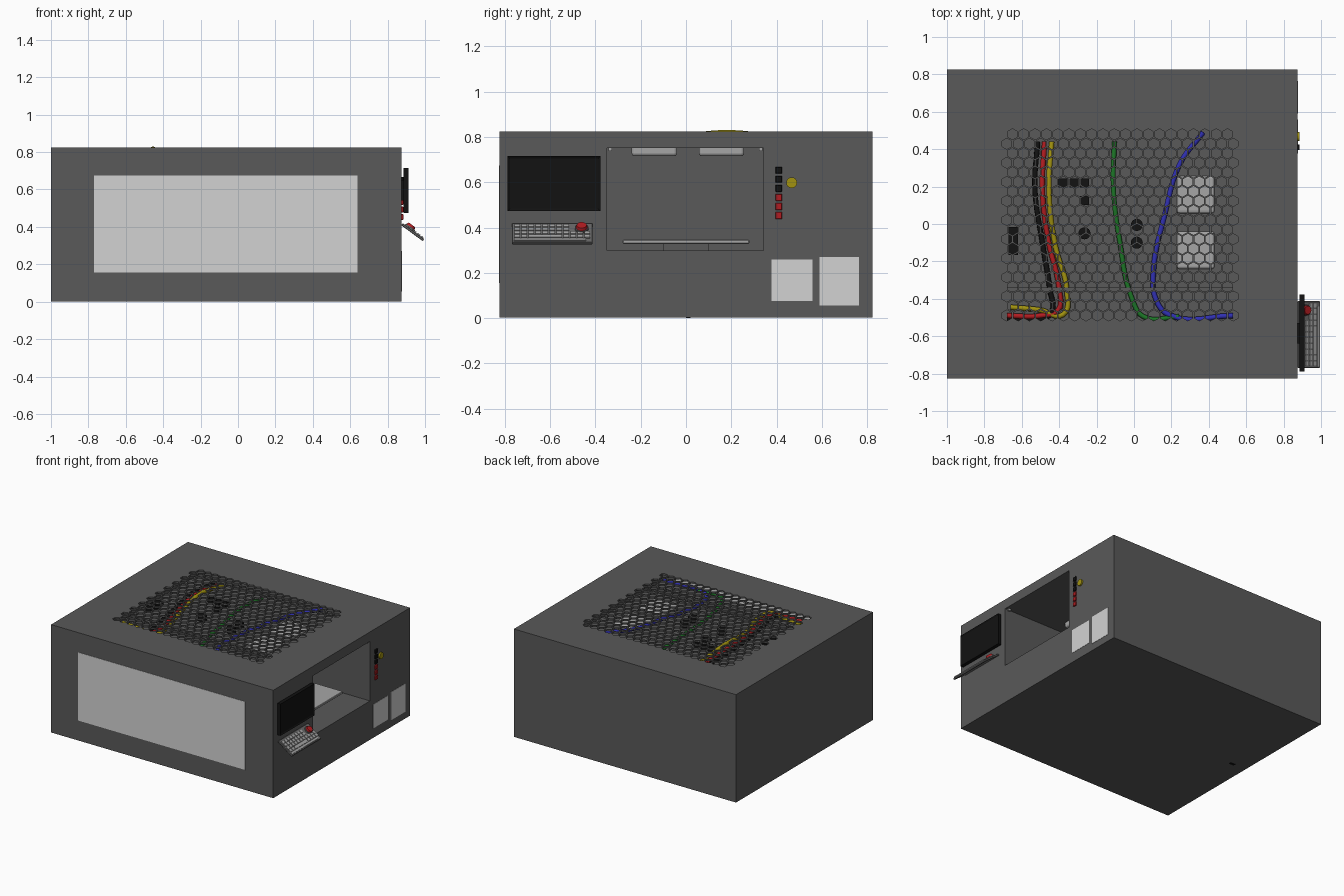
import bpy, bmesh, math
from mathutils import Matrix, Vector

if "Cube" in bpy.data.objects:
    bpy.data.objects.remove(bpy.data.objects["Cube"])

def mat(name, r, g, b):
    m = bpy.data.materials.new(name)
    m.diffuse_color = (r, g, b, 1)
    m.use_nodes = True
    m.node_tree.nodes["Principled BSDF"].inputs["Base Color"].default_value = m.diffuse_color
    return m

GREY = mat("dark grey", .10, .10, .10)
WHITE = mat("panel white", .65, .65, .65)
BLACK = mat("black", .006, .006, .006)
RED = mat("red", .45, .012, .015)
YELLOW = mat("yellow", .36, .29, .005)
GREEN = mat("green", .012, .18, .02)
BLUE = mat("blue", .03, .03, .45)
LIGHT = mat("light grey", .38, .38, .38)
BASE = mat("keyboard grey", .14, .14, .14)

def add(name, bm, material, smooth=False):
    me = bpy.data.meshes.new(name)
    bm.to_mesh(me)
    bm.free()
    ob = bpy.data.objects.new(name, me)
    bpy.context.collection.objects.link(ob)
    me.materials.append(material)
    for p in me.polygons:
        p.use_smooth = smooth
    return ob

def box(name, x, y, z, material, bevel=0, segs=1, m=None):
    bm = bmesh.new()
    size = Matrix.Diagonal((x[1]-x[0], y[1]-y[0], z[1]-z[0], 1))
    loc = Matrix.Translation((sum(x)/2, sum(y)/2, sum(z)/2))
    bmesh.ops.create_cube(bm, size=1, matrix=loc @ size)
    if bevel:
        bmesh.ops.bevel(bm, geom=bm.edges[:], offset=bevel, segments=segs,
                        profile=.5, affect='EDGES')
    if m:
        bm.transform(m)
    return add(name, bm, material)

def disc(name, loc, r, depth, material, m=Matrix(), r2=None, segs=24):
    bm = bmesh.new()
    bmesh.ops.create_cone(bm, cap_ends=True, segments=segs, radius1=r,
                          radius2=r if r2 is None else r2, depth=depth,
                          matrix=Matrix.Translation(loc))
    bm.transform(m)
    return add(name, bm, material)

def cable(name, pts, r, material):
    cu = bpy.data.curves.new(name, 'CURVE')
    cu.dimensions = '3D'
    cu.bevel_depth = r
    cu.bevel_resolution = 2
    cu.resolution_u = 6
    cu.use_fill_caps = True
    sp = cu.splines.new('BEZIER')
    sp.bezier_points.add(len(pts) - 1)
    for bp, p in zip(sp.bezier_points, pts):
        bp.co = p
        bp.handle_left_type = bp.handle_right_type = 'AUTO'
    ob = bpy.data.objects.new(name, cu)
    bpy.context.collection.objects.link(ob)
    cu.materials.append(material)

X0, X1, Y, TOP, LID = -1, .875, .825, .825, .813

# Cabinet with side chamber and shallow electronics bay cut out
body = box("cabinet", (X0, X1), (-Y, Y), (.002, LID), GREY)
for n, x, y, z in (("chamber_cutter", (-.1, 1), (-.348, .342), (.298, .752)),
                   ("bay_cutter", (-.715, .565), (-.525, .525), (.76, .95))):
    c = box(n, x, y, z, GREY)
    c.hide_render = True
    c.hide_viewport = True
    c.display_type = 'WIRE'
    mod = body.modifiers.new(n, 'BOOLEAN')
    mod.operation = 'DIFFERENCE'
    mod.solver = 'EXACT'
    mod.object = c

# Lid with honeycomb vent: hex rings plus a filled surround
bm = bmesh.new()
W, P = .0605, .051
R = P / 1.5
corners = [(0, R), (W/2, R/2), (W/2, -R/2), (0, -R), (-W/2, -R/2), (-W/2, R/2)]
outer = []
for k in range(20):
    for i in range(21 if k % 2 else 20):
        cx = -.68 + W * (i + (0 if k % 2 else .5))
        cy = .48 - P * k
        o = [bm.verts.new((cx + a, cy + b, TOP)) for a, b in corners]
        n = [bm.verts.new((cx + a*.86, cy + b*.86, TOP)) for a, b in corners]
        outer += o
        for j in range(6):
            q = (j + 1) % 6
            bm.faces.new((o[j], n[j], n[q], o[q]))
bmesh.ops.remove_doubles(bm, verts=outer, dist=.0005)
outer = {v for v in outer if v.is_valid}
rim = [e for e in bm.edges if e.is_boundary and e.verts[0] in outer and e.verts[1] in outer]
cs = [bm.verts.new((x, y, TOP)) for x, y in ((X0, -Y), (X1, -Y), (X1, Y), (X0, Y))]
rim += [bm.edges.new((cs[i], cs[(i + 1) % 4])) for i in range(4)]
bmesh.ops.triangle_fill(bm, use_beauty=True, use_dissolve=False, edges=rim, normal=(0, 0, 1))
for f in bm.faces:
    f.normal_update()
    if f.normal.z < 0:
        f.normal_flip()
lid = add("vented_lid", bm, GREY)
s = lid.modifiers.new("thickness", 'SOLIDIFY')
s.thickness = TOP - LID
s.offset = -1

# Flush light panels
box("front_panel", (-.77, .64), (-Y - .002, -Y + .003), (.155, .675), WHITE)
box("side_panel_left", (X1 - .003, X1 + .002), (.378, .558), (.075, .258), WHITE)
box("side_panel_right", (X1 - .003, X1 + .002), (.59, .765), (.055, .27), WHITE)
box("bay_front_plate", (-.7, .45), (-.526, -.521), (.76, LID), WHITE)
box("underside_port", (-.9, -.86), (0, .02), (0, .004), BLACK)

# Chamber: bed, lamps, corner screws
box("chamber_bed", (-.03, .69), (-.28, .28), (.328, .346), LIGHT, .003)
box("bed_support", (.2, .46), (-.1, .1), (.296, .33), GREY)
for n, y in (("left", -.14), ("right", .157)):
    box("lamp_" + n, (.23, .43), (y - .1, y + .1), (.715, .78), LIGHT, .014, 3)
for y in (-.335, .33):
    box("corner_screw", (.84, .86), (y - .007, y + .007), (.738, .752), LIGHT)

# Cables under the vent
Z = .785
cable("black_cable", [(-.68, -.51, .775), (-.5, -.51, .775), (-.44, -.47, Z), (-.45, -.35, Z),
                      (-.49, -.1, Z), (-.53, .19, .8), (-.515, .44, Z)], .014, BLACK)
cable("red_cable", [(-.68, -.49, Z), (-.5, -.49, Z), (-.405, -.46, Z), (-.4, -.35, Z),
                    (-.46, -.08, Z), (-.49, .19, .805), (-.478, .44, Z)], .014, RED)
cable("yellow_cable", [(-.66, -.445, Z), (-.5, -.46, Z), (-.38, -.485, Z), (-.36, -.35, Z),
                       (-.42, -.12, Z), (-.455, .19, .817), (-.44, .44, Z)], .014, YELLOW)
cable("green_cable", [(.24, -.495, Z), (.05, -.495, Z), (-.01, -.4, Z), (-.075, -.1, Z),
                      (-.11, .19, .80), (-.105, .44, Z)], .013, GREEN)
cable("blue_cable", [(.53, -.49, Z), (.19, -.487, Z), (.12, -.41, Z), (.105, -.24, Z),
                     (.165, .05, .795), (.245, .32, .795), (.37, .49, .805)], .014, BLUE)

# Electronics in the bay
box("terminal_block", (-.67, -.62), (-.165, -.015), (.758, .8), BLACK)
for x, y in ((-.38, .22), (-.322, .22), (-.265, .22), (-.265, .125)):
    box("chip", (x - .024, x + .024), (y - .024, y + .024), (.758, .8), BLACK)
for x, y in ((-.265, -.05), (.015, -.005), (.015, -.1)):
    disc("capacitor", (x, y, .78), .032, .044, BLACK)
box("bay_rail", (-.68, .56), (-.36, -.34), (.758, .8), GREY)

# Monitor with recessed screen and wall mount
box("monitor_mount", (.87, .888), (-.64, -.53), (.54, .65), BLACK)
bm = bmesh.new()
bmesh.ops.create_cube(bm, size=1, matrix=Matrix.Translation((.898, -.583, .594))
                      @ Matrix.Diagonal((.026, .41, .242, 1)))
screen = [f for f in bm.faces if f.normal.x > .9]
bmesh.ops.inset_region(bm, faces=screen, thickness=.014)
bmesh.ops.translate(bm, verts=screen[0].verts[:], vec=(-.006, 0, 0))
add("monitor", bm, BLACK)

# Sloping keyboard with keys and a red stop button
K = Matrix.Translation((.934, -.591, .372)) @ Matrix.Rotation(math.radians(36.5), 4, 'Y')
box("keyboard", (-.0715, .0715), (-.178, .178), (-.007, .007), BASE, .003, 1, K)
def key(u, v, hu, hv):
    box("key", (u - hu, u + hu), (v - hv, v + hv), (.006, .013), LIGHT, m=K)
for r in range(4):
    u = -.045 + r * .026
    for c in range(11):
        v = -.155 + c * .031
        if (c > 7 and r < 2) or (r == 3 and 2 <= c <= 6):
            continue
        key(u, v, .0095, .0115)
key(.033, -.155 + 4*.031, .0095, .073)
key(.056, -.01, .006, .16)
disc("stop_button_collar", (-.026, .13, .011), .03, .01, BASE, K)
disc("stop_button", (-.026, .13, .02), .027, .018, RED, K, .022)

# Side buttons and knob
for i in range(6):
    z = .653 - .04 * i
    box("side_button", (X1 - .003, X1 + .01), (.395, .425), (z - .015, z + .015),
        BLACK if i < 3 else RED, .002)
T = Matrix.Translation((X1, .467, .598)) @ Matrix.Rotation(math.pi/2, 4, 'Y')
disc("yellow_knob", (0, 0, .004), .024, .014, YELLOW, T)
